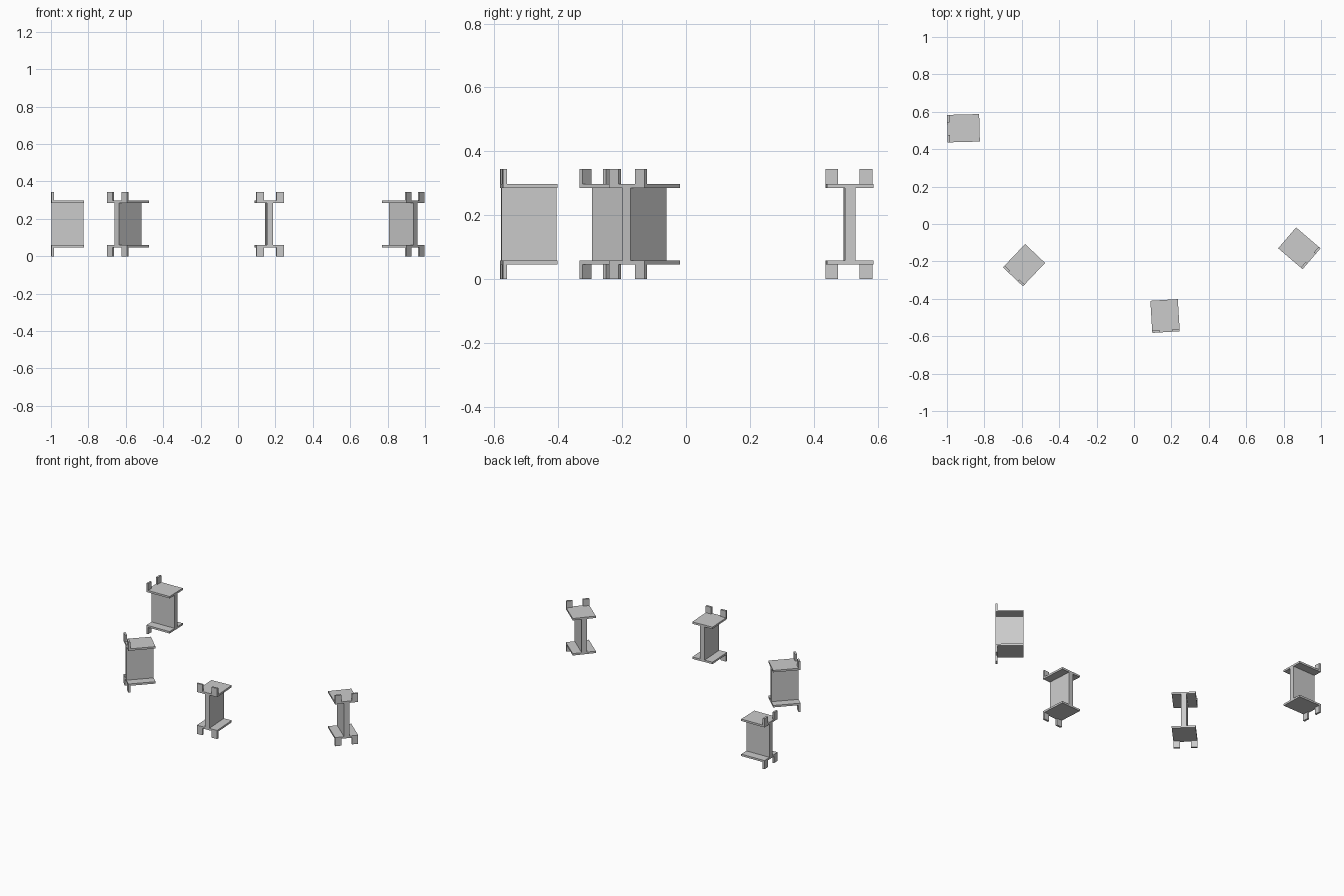
import bpy, bmesh
from math import radians
from mathutils import Matrix, Vector

if "Cube" in bpy.data.objects:
    bpy.data.objects.remove(bpy.data.objects["Cube"])

W, D, H = 0.147, 0.172, 0.344      # plate width, depth, total height
T = 0.013                          # plate and tab thickness
WEB, TAB_W, TAB_H = 0.033, 0.04, 0.046


def finish(name, bm, centre, angle):
    bmesh.ops.recalc_face_normals(bm, faces=bm.faces)
    mesh = bpy.data.meshes.new(name)
    bm.to_mesh(mesh)
    bm.free()
    obj = bpy.data.objects.new(name, mesh)
    obj.location = (centre[0], centre[1], 0)
    obj.rotation_euler.z = radians(angle)
    bpy.context.collection.objects.link(obj)
    return obj


def beam(name, centre, angle):
    # I-shaped profile extruded from front to back
    w, k = W / 2, WEB / 2
    lo, hi = TAB_H, H - TAB_H
    profile = [(-w, lo), (w, lo), (w, lo + T), (k, lo + T),
               (k, hi - T), (w, hi - T), (w, hi), (-w, hi),
               (-w, hi - T), (-k, hi - T), (-k, lo + T), (-w, lo + T)]
    bm = bmesh.new()
    face = bm.faces.new([bm.verts.new((x, -D / 2, z)) for x, z in profile])
    ext = bmesh.ops.extrude_face_region(bm, geom=[face], use_keep_orig=True)
    verts = [v for v in ext["geom"] if isinstance(v, bmesh.types.BMVert)]
    bmesh.ops.translate(bm, verts=verts, vec=(0, D, 0))
    return finish(name, bm, centre, angle)


def tabs(name, centre, angle):
    # Four upright tabs at the front corners, flush with the plate edges
    bm = bmesh.new()
    for side in (-1, 1):
        for z in (TAB_H / 2, H - TAB_H / 2):
            pos = Vector((side * (W - TAB_W) / 2, (T - D) / 2, z))
            size = Matrix.Diagonal((TAB_W, T, TAB_H, 1))
            bmesh.ops.create_cube(bm, size=1, matrix=Matrix.Translation(pos) @ size)
    return finish(name, bm, centre, angle)


# Four scattered brackets: centre and turn about z
placements = [((-0.912, 0.512), -88.5),
              ((-0.588, -0.220), -43.5),
              ((0.166, -0.492), 3.5),
              ((0.884, -0.130), 49.5)]
for i, (centre, angle) in enumerate(placements, 1):
    beam(f"bracket_beam_{i}", centre, angle)
    tabs(f"bracket_tabs_{i}", centre, angle)
